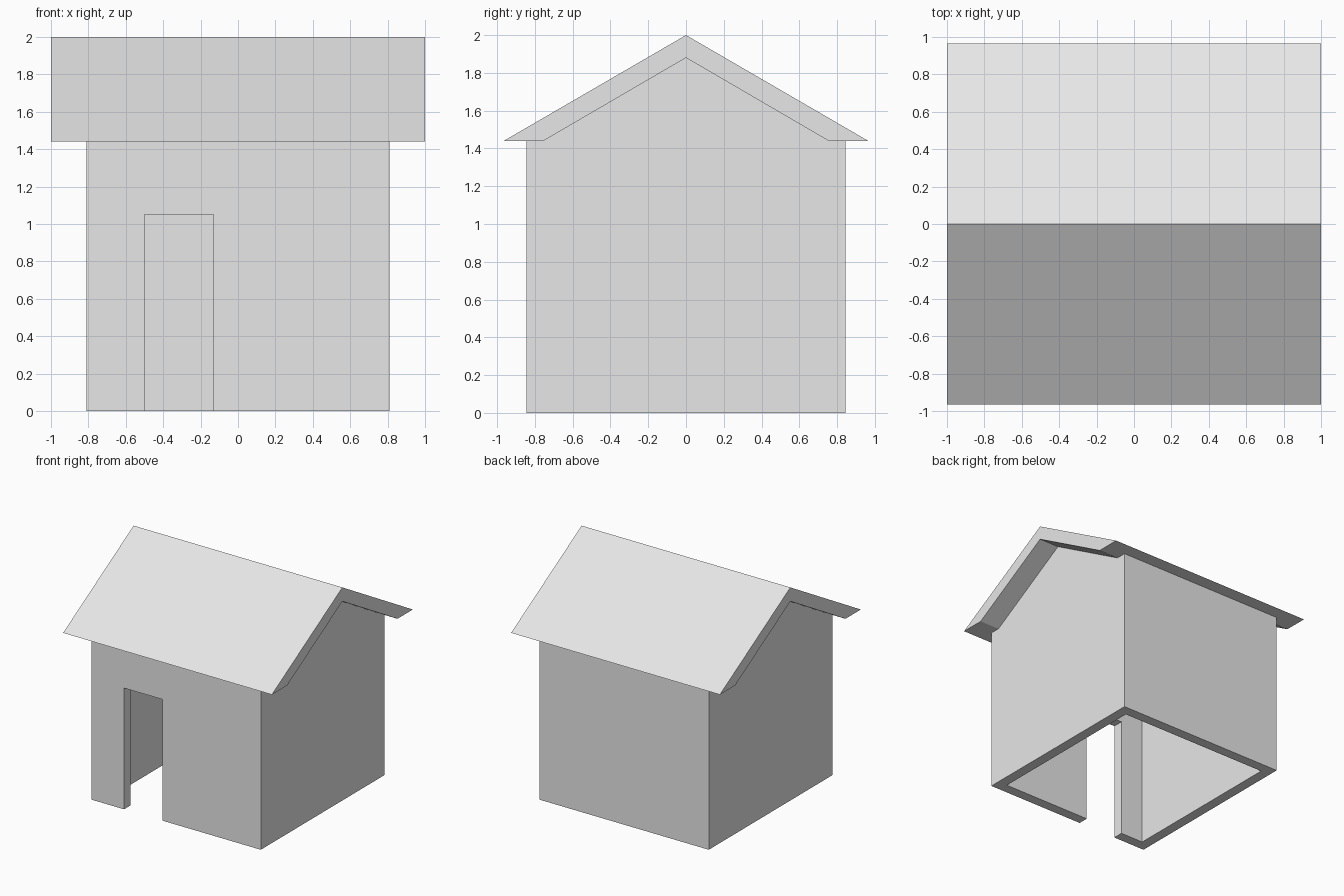
import bpy
import bmesh

default_cube = bpy.data.objects.get("Cube")
if default_cube:
    bpy.data.objects.remove(default_cube, do_unlink=True)

# Main dimensions
WALL_X, WALL_Y, THICK = 0.81, 0.845, 0.09
ROOF_X, ROOF_Y = 1.0, 0.965
EAVE, RIDGE, RIDGE_UNDER = 1.44, 2.0, 1.88
INNER_X, INNER_Y = WALL_X - THICK, WALL_Y - THICK

grey = bpy.data.materials.new("plain grey")
grey.use_nodes = True
grey.diffuse_color = (0.8, 0.8, 0.8, 1)
grey.node_tree.nodes["Principled BSDF"].inputs["Base Color"].default_value = grey.diffuse_color


def prism(name, profile, x0, x1):
    """Extrude a (y, z) profile along x."""
    bm = bmesh.new()
    face = bm.faces.new([bm.verts.new((x0, y, z)) for y, z in profile])
    moved = bmesh.ops.extrude_face_region(bm, geom=[face])["geom"]
    verts = [v for v in moved if isinstance(v, bmesh.types.BMVert)]
    bmesh.ops.translate(bm, verts=verts, vec=(x1 - x0, 0, 0))
    bmesh.ops.recalc_face_normals(bm, faces=bm.faces)
    mesh = bpy.data.meshes.new(name)
    bm.to_mesh(mesh)
    bm.free()
    mesh.materials.append(grey)
    obj = bpy.data.objects.new(name, mesh)
    bpy.context.collection.objects.link(obj)
    return obj


def rect(y0, y1, z0, z1):
    return [(y0, z0), (y1, z0), (y1, z1), (y0, z1)]


def cut(target, cutter):
    """Subtract the cutter, then discard it."""
    cutter.hide_render = True
    mod = target.modifiers.new("cut", "BOOLEAN")
    mod.operation, mod.solver, mod.object = "DIFFERENCE", "EXACT", cutter
    bpy.context.view_layer.objects.active = target
    bpy.ops.object.modifier_apply(modifier=mod.name)
    bpy.data.objects.remove(cutter, do_unlink=True)


# Gabled walls, tops tucked inside the roof slab
walls = prism("walls", [(-WALL_Y, 0), (WALL_Y, 0), (WALL_Y, EAVE + 0.03),
                        (0, RIDGE - 0.06), (-WALL_Y, EAVE + 0.03)], -WALL_X, WALL_X)

# Hollow room, open below and up to the roof
cut(walls, prism("room_cutter", rect(-INNER_Y, INNER_Y, -0.2, 2.2), -INNER_X, INNER_X))

# Doorway in the front wall
cut(walls, prism("door_cutter", rect(-1, -0.6, -0.2, 1.05), -0.5, -0.13))

# Roof slab with level-cut eaves
prism("roof", [(-ROOF_Y, EAVE), (-INNER_Y, EAVE), (0, RIDGE_UNDER),
               (INNER_Y, EAVE), (ROOF_Y, EAVE), (0, RIDGE)], -ROOF_X, ROOF_X)
